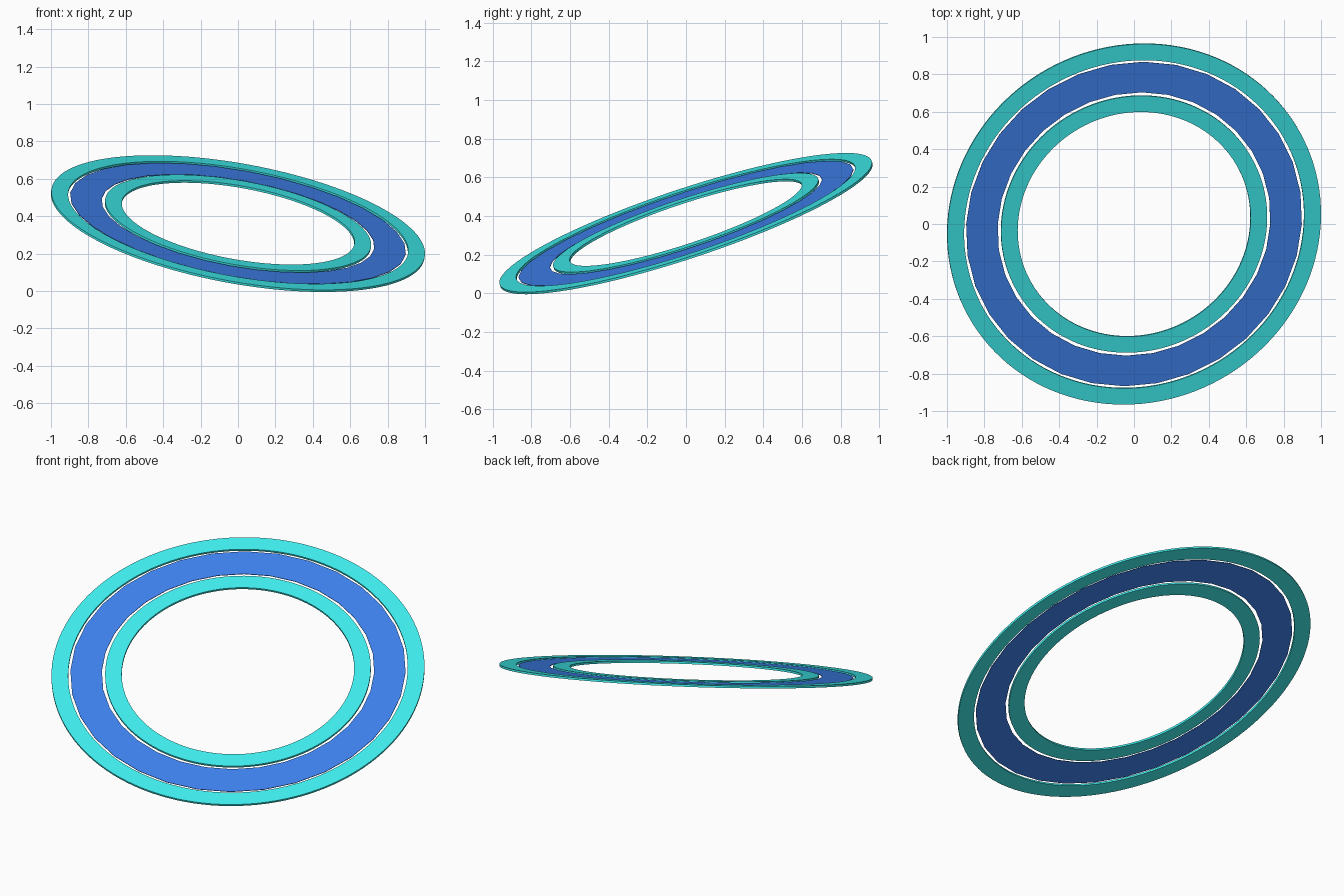
import bpy, bmesh, math

if "Cube" in bpy.data.objects:
    bpy.data.objects.remove(bpy.data.objects["Cube"])

TILT = (math.radians(18.1), math.radians(10.4), 0)
CENTRE = (0, 0, 0.36)


def material(name, rgb):
    m = bpy.data.materials.new(name)
    m.diffuse_color = (*rgb, 1)
    m.use_nodes = True
    m.node_tree.nodes["Principled BSDF"].inputs["Base Color"].default_value = m.diffuse_color
    return m


def ring(name, inner, outer, thick, sides, mat, smooth):
    """Flat washer around local z, then tilted into place."""
    bm = bmesh.new()
    profile = [(inner, -thick / 2), (outer, -thick / 2), (outer, thick / 2), (inner, thick / 2)]
    loops = []
    for i in range(sides):
        a = 2 * math.pi * i / sides
        loops.append([bm.verts.new((r * math.cos(a), r * math.sin(a), z)) for r, z in profile])
    for i in range(sides):
        p, q = loops[i], loops[(i + 1) % sides]
        for k in range(4):
            n = (k + 1) % 4
            bm.faces.new((p[k], q[k], q[n], p[n]))
    bmesh.ops.recalc_face_normals(bm, faces=bm.faces)
    me = bpy.data.meshes.new(name)
    bm.to_mesh(me)
    bm.free()
    me.materials.append(mat)
    ob = bpy.data.objects.new(name, me)
    bpy.context.collection.objects.link(ob)
    ob.location, ob.rotation_euler = CENTRE, TILT
    if smooth:
        bpy.ops.object.select_all(action='DESELECT')
        ob.select_set(True)
        bpy.context.view_layer.objects.active = ob
        bpy.ops.object.shade_smooth_by_angle(angle=math.radians(30))
    return ob


teal = material("teal", (0.05, 0.85, 0.85))
blue = material("blue", (0.05, 0.22, 0.85))

# Two smooth rims with a faceted band between them
ring("outer_rim", 0.923, 1.014, 0.012, 128, teal, True)
ring("middle_band", 0.741, 0.912, 0.003, 32, blue, False)
ring("inner_rim", 0.632, 0.722, 0.012, 128, teal, True)
